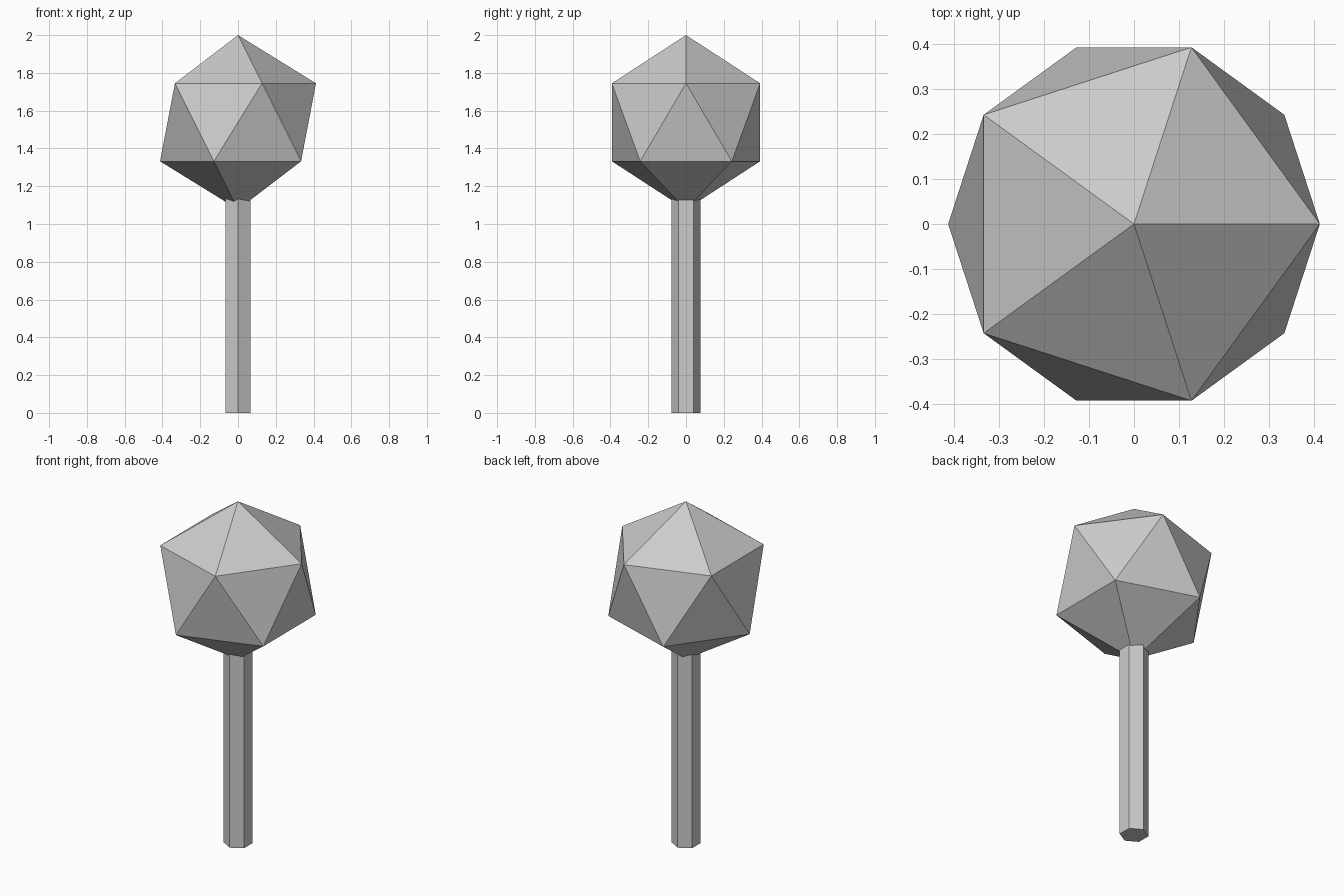
import bpy

if "Cube" in bpy.data.objects:
    bpy.data.objects.remove(bpy.data.objects["Cube"])

UNIT = 2 / 2.6          # scales the design so the total height is 2
TRUNK_TOP = 1.5 * UNIT  # slightly embedded in the crown

# Trunk: six-sided post standing on the ground
bpy.ops.mesh.primitive_cylinder_add(
    vertices=6, radius=0.1 * UNIT, depth=TRUNK_TOP, location=(0, 0, TRUNK_TOP / 2))
bpy.context.object.name = "trunk"

# Crown: plain icosahedron with a vertex pointing up
bpy.ops.mesh.primitive_ico_sphere_add(
    subdivisions=1, radius=0.6 * UNIT, location=(0, 0, 2 * UNIT))
bpy.context.object.name = "crown"
